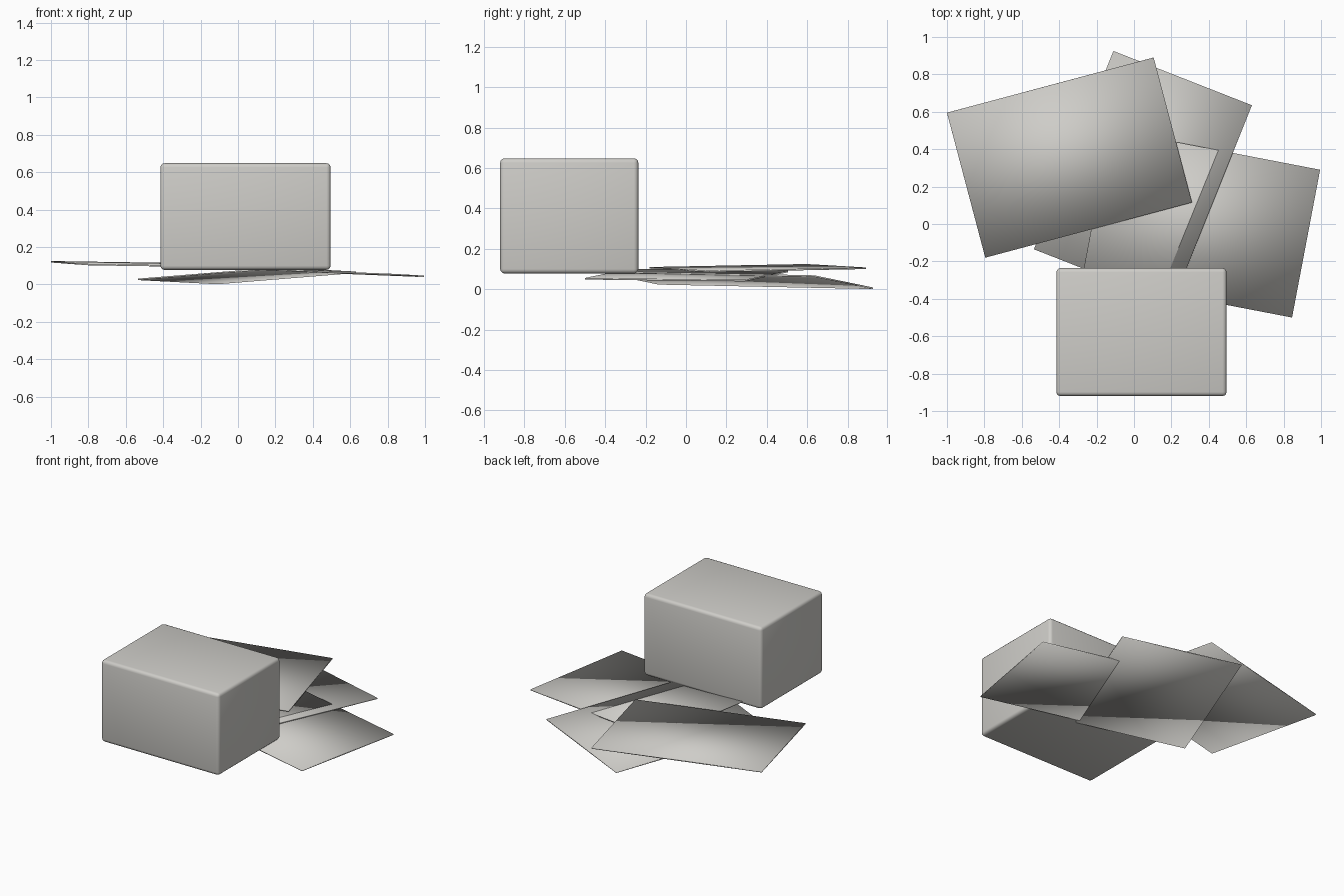
import bpy
import bmesh
from mathutils import Matrix, Vector

default = bpy.data.objects.get("Cube")
if default:
    bpy.data.objects.remove(default, do_unlink=True)

# Warm grey used everywhere
grey = bpy.data.materials.new("warm_grey")
colour = (0.62, 0.61, 0.58, 1.0)
grey.use_nodes = True
grey.diffuse_color = colour
grey.node_tree.nodes["Principled BSDF"].inputs["Base Color"].default_value = colour

THICKNESS = 0.008


def add_block(name, centre, axes):
    """Smooth-shaded box spanned by three edge vectors."""
    matrix = Matrix(axes).transposed().to_4x4()
    matrix.translation = centre
    bm = bmesh.new()
    bmesh.ops.create_cube(bm, size=1, matrix=matrix)
    bmesh.ops.recalc_face_normals(bm, faces=bm.faces)
    for face in bm.faces:
        face.smooth = True
    mesh = bpy.data.meshes.new(name)
    bm.to_mesh(mesh)
    bm.free()
    mesh.materials.append(grey)
    obj = bpy.data.objects.new(name, mesh)
    bpy.context.collection.objects.link(obj)
    return obj


def add_sheet(name, corner, long_end, short_end):
    """Thin tilted sheet given by one top corner and its two neighbours."""
    corner, long_end, short_end = map(Vector, (corner, long_end, short_end))
    long_edge, short_edge = long_end - corner, short_end - corner
    normal = long_edge.cross(short_edge).normalized()
    if normal.z < 0:
        normal.negate()
    centre = (long_end + short_end) / 2 - normal * THICKNESS / 2
    return add_block(name, centre, (long_edge, short_edge, normal * THICKNESS))


# Three loosely scattered sheets
add_sheet("upper_sheet", (-1.0, 0.595, 0.125), (0.105, 0.89, 0.108), (-0.795, -0.18, 0.11))
add_sheet("middle_sheet", (0.995, 0.29, 0.047), (-0.127, 0.506, 0.092), (0.845, -0.5, 0.056))
add_sheet("lower_sheet", (-0.11, 0.925, 0.009), (-0.535, -0.135, 0.031), (0.63, 0.635, 0.069))

# Rounded box resting on the front of the sheets
box = add_block("rounded_box", Vector((0.04, -0.578, 0.363)),
                ((0.91, 0, 0), (0, 0.684, 0), (0, 0, 0.57)))
bevel = box.modifiers.new("rounded_edges", 'BEVEL')
bevel.width = 0.022
bevel.segments = 3
